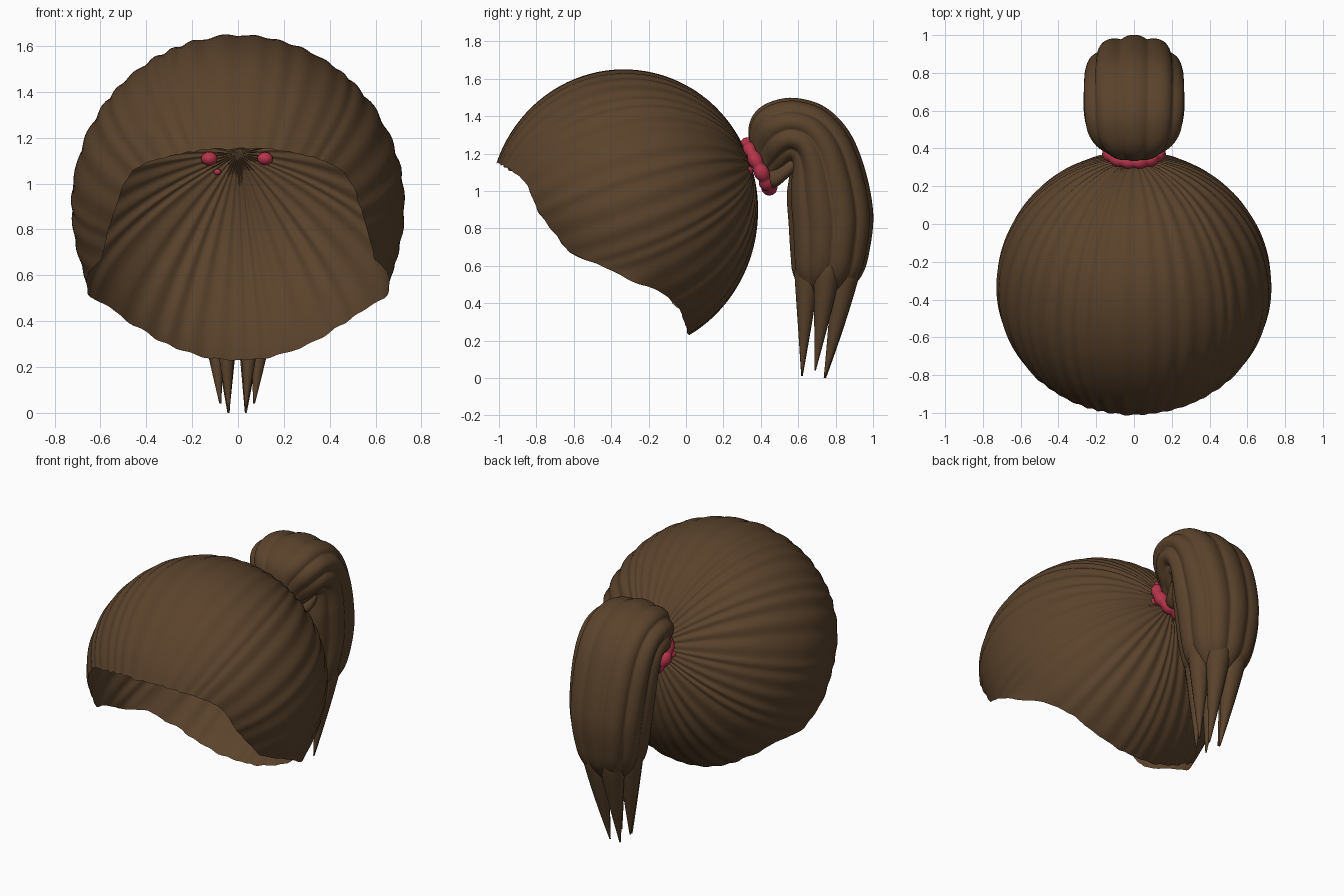
import bpy, bmesh, math, random
from mathutils import Vector

if "Cube" in bpy.data.objects:
    bpy.data.objects.remove(bpy.data.objects["Cube"])

random.seed(4)
TAU = 2 * math.pi


def material(name, rgb):
    m = bpy.data.materials.new(name)
    m.diffuse_color = (*rgb, 1)
    m.use_nodes = True
    m.node_tree.nodes["Principled BSDF"].inputs["Base Color"].default_value = m.diffuse_color
    return m


BROWN = material("brown hair", (0.104, 0.056, 0.025))
RED = material("red band", (0.47, 0.035, 0.070))


def grid_object(name, rings, mat, close_rings=False, cap_start=False, cap_end=False):
    """Skin a list of closed point rings with quads."""
    bm = bmesh.new()
    rows = [[bm.verts.new(p) for p in ring] for ring in rings]
    pairs = list(zip(rows, rows[1:]))
    if close_rings:
        pairs.append((rows[-1], rows[0]))
    n = len(rows[0])
    for a, b in pairs:
        for i in range(n):
            j = (i + 1) % n
            bm.faces.new((a[i], a[j], b[j], b[i]))
    if cap_start:
        bm.faces.new(rows[0])
    if cap_end:
        bm.faces.new(rows[-1])
    bmesh.ops.remove_doubles(bm, verts=bm.verts, dist=1e-5)
    bmesh.ops.recalc_face_normals(bm, faces=bm.faces)
    me = bpy.data.meshes.new(name)
    bm.to_mesh(me)
    bm.free()
    me.materials.append(mat)
    for p in me.polygons:
        p.use_smooth = True
    ob = bpy.data.objects.new(name, me)
    bpy.context.collection.objects.link(ob)
    return ob


def spline(keys, per):
    """Catmull-Rom interpolation of tuples."""
    out = []
    k = [keys[0]] + list(keys) + [keys[-1]]
    for s in range(1, len(k) - 2):
        for q in range(per):
            t = q / per
            out.append([0.5 * (2 * b + (c - a) * t + (2 * a - 5 * b + 4 * c - d) * t * t
                               + (3 * b - a - 3 * c + d) * t ** 3)
                        for a, b, c, d in zip(*k[s - 1:s + 3])])
    out.append(list(keys[-1]))
    return out


# ---- hair cap: grooved ellipsoid shell combed back to a gather point ----
CENTRE = Vector((0, -0.335, 0.90))
RADII = Vector((0.727, 0.718, 0.748))
LOWER_Z = 0.768
AXIS = Vector((0, 0.952, 0.307)).normalized()
UP = Vector((0, -AXIS.z, AXIS.y))
SIDE = Vector((1, 0, 0))
HAIRLINE = [(-1.2, 1.18), (-1.0, 1.155), (-0.86, 1.06), (-0.79, 0.89), (-0.62, 0.67),
            (-0.40, 0.58), (-0.27, 0.52), (-0.13, 0.47), (-0.03, 0.37), (0.025, 0.21), (0.8, 0.18)]
LOCKS = 40


def hairline(y):
    for (y0, z0), (y1, z1) in zip(HAIRLINE, HAIRLINE[1:]):
        if y <= y1:
            return z0 + (z1 - z0) * (y - y0) / (y1 - y0)
    return HAIRLINE[-1][1]


def cap_point(phi, th, bump=0.0):
    d = AXIS * math.cos(th) + (UP * math.cos(phi) + SIDE * math.sin(phi)) * math.sin(th)
    d = d * (1 + bump)
    return CENTRE + Vector((d.x * RADII.x, d.y * RADII.y, d.z * (RADII.z if d.z > 0 else LOWER_Z)))


def rim_angle(phi):
    th = 0.2
    while th < 3.0:
        p = cap_point(phi, th)
        if p.z < hairline(p.y):
            break
        th += 0.004
    return th


NPHI, NTH = LOCKS * 8, 40
lock_amp = [random.uniform(0.007, 0.017) for _ in range(LOCKS)]
lock_len = [random.uniform(-0.004, 0.014) for _ in range(LOCKS)]
columns = []
for i in range(NPHI):
    u = i / NPHI * LOCKS
    # uneven lock widths
    w = TAU * i / NPHI
    phi = w + 0.04 * math.sin(5 * w) + 0.02 * math.sin(11 * w + 1)
    lobe = 0.5 - 0.5 * math.cos(TAU * u)
    k = int(u)
    end = rim_angle(phi) + lock_len[k] * lobe
    # rim flares slightly at the lower corners and curls in beside the face
    rim = cap_point(phi, end)
    flare = 0.03 * math.exp(-((rim.y + 0.27) / 0.1) ** 2)
    curl = 0.05 * math.exp(-((rim.y + 0.70) / 0.16) ** 2)
    col = []
    for j in range(NTH + 1):
        t = j / NTH
        th = 0.03 + (end - 0.03) * t
        amp = lock_amp[k] * min(1.0, 0.35 + th / 0.9) * (1 - 0.5 * t ** 4)
        p = cap_point(phi, th, amp * (lobe - 0.55) + flare * t ** 14)
        p.x *= 1 - 1.4 * curl * t ** 12
        col.append(p)
    columns.append(col)
rings = [[c[j] for c in columns] for j in range(NTH + 1)]
grid_object("hair_cap", rings, BROWN, cap_start=True)

# ---- hair band: lumpy ring around the gather point ----
band_c = Vector((0, 0.386, 1.135))
band_n = Vector((0, 0.89, 0.455)).normalized()
band_u = Vector((0, -band_n.z, band_n.y))
rings = []
NB = 120
for i in range(NB):
    a = TAU * i / NB
    out = band_u * math.cos(a) + SIDE * math.sin(a)
    r = 0.030 + 0.010 * abs(math.sin(6 * a + 0.4 * math.sin(2 * a))) - 0.004 * math.cos(a)
    rings.append([band_c + out * (0.134 + r * math.cos(b)) + band_n * r * math.sin(b)
                  for b in [TAU * q / 12 for q in range(12)]])
grid_object("hair_band", rings, RED, close_rings=True)

# beads of the band that press through the cap
for n, (x, y, z, r) in enumerate([(-0.125, 0.325, 1.108, 0.036), (0.118, 0.325, 1.108, 0.034),
                                  (-0.09, 0.347, 1.05, 0.016)]):
    rings = [[Vector((x + r * math.sin(t) * math.cos(b), y + r * math.cos(t),
                      z + 0.85 * r * math.sin(t) * math.sin(b)))
              for b in [TAU * q / 16 for q in range(16)]]
             for t in [0.05 + (math.pi - 0.1) * q / 10 for q in range(11)]]
    grid_object(f"band_bead_{n + 1}", rings, RED, cap_start=True, cap_end=True)

# ---- ponytail: swept lobed tube; keys are inner y, z, outer y, z, half width ----
TAIL = [(0.43, 1.03, 0.34, 1.24, 0.10), (0.48, 1.07, 0.335, 1.34, 0.15),
        (0.52, 1.10, 0.37, 1.42, 0.21), (0.55, 1.13, 0.45, 1.475, 0.25),
        (0.56, 1.14, 0.58, 1.497, 0.265), (0.56, 1.12, 0.74, 1.45, 0.27),
        (0.55, 1.06, 0.87, 1.32, 0.27), (0.54, 0.97, 0.955, 1.12, 0.265),
        (0.55, 0.82, 1.0, 0.88, 0.25), (0.56, 0.66, 0.98, 0.68, 0.222),
        (0.575, 0.55, 0.94, 0.55, 0.18), (0.64, 0.43, 0.84, 0.43, 0.09)]
NT, TAIL_LOCKS = 140, 10
rings = []
for yi, zi, yo, zo, w in spline(TAIL, 6):
    mid = Vector((0, (yi + yo) / 2, (zi + zo) / 2))
    half = Vector((0, (yo - yi) / 2, (zo - zi) / 2))
    ring = []
    for q in range(NT):
        a = TAU * q / NT
        c, s = math.cos(a), math.sin(a)
        box = (abs(c) ** 2.4 + abs(s) ** 2.4) ** (-1 / 2.4)
        g = box * (0.91 + 0.095 * abs(math.cos(TAIL_LOCKS * a / 2 + 0.25 * math.sin(a))) ** 0.8)
        ring.append(mid + half * (c * g) + SIDE * (w * s * g))
    rings.append(ring)
grid_object("ponytail", rings, BROWN, cap_start=True, cap_end=True)

# ---- pointed tips: base x, y, then tip x, y, z, then base radius ----
TIPS = [(-0.062, 0.865, -0.042, 0.745, 0.0, 0.085), (0.062, 0.865, 0.034, 0.74, 0.0, 0.085),
        (-0.125, 0.76, -0.077, 0.69, 0.04, 0.080), (0.125, 0.76, 0.070, 0.69, 0.04, 0.080),
        (-0.065, 0.65, -0.040, 0.62, 0.01, 0.075), (0.065, 0.65, 0.034, 0.62, 0.02, 0.075)]
for n, (bx, by, tx, ty, tz, r0) in enumerate(TIPS):
    rings = []
    for j in range(17):
        t = j / 16
        e = t ** 1.25
        c = Vector((bx + (tx - bx) * e, by + (ty - by) * e, 0.66 + (tz - 0.66) * t))
        r = r0 * (1 - t ** 1.1) * min(1, 0.7 + 2 * t) + 0.004
        rings.append([c + Vector((math.cos(b), math.sin(b), 0)) * r
                      for b in [TAU * q / 14 for q in range(14)]])
    grid_object(f"ponytail_tip_{n + 1}", rings, BROWN, cap_start=True, cap_end=True)

# ---- loose strands joining the band to the underside of the ponytail ----
for sx in (-1, 1):
    path = spline([(sx * 0.06, 0.42, 1.07, 0.05), (sx * 0.10, 0.48, 1.07, 0.05),
                   (sx * 0.13, 0.55, 1.12, 0.045), (sx * 0.14, 0.62, 1.16, 0.02)], 5)
    rings = [[Vector((x + r * math.cos(b), y, z + r * math.sin(b)))
              for b in [TAU * q / 12 for q in range(12)]] for x, y, z, r in path]
    grid_object("root_strand_" + ("left" if sx < 0 else "right"), rings, BROWN,
                cap_start=True, cap_end=True)
